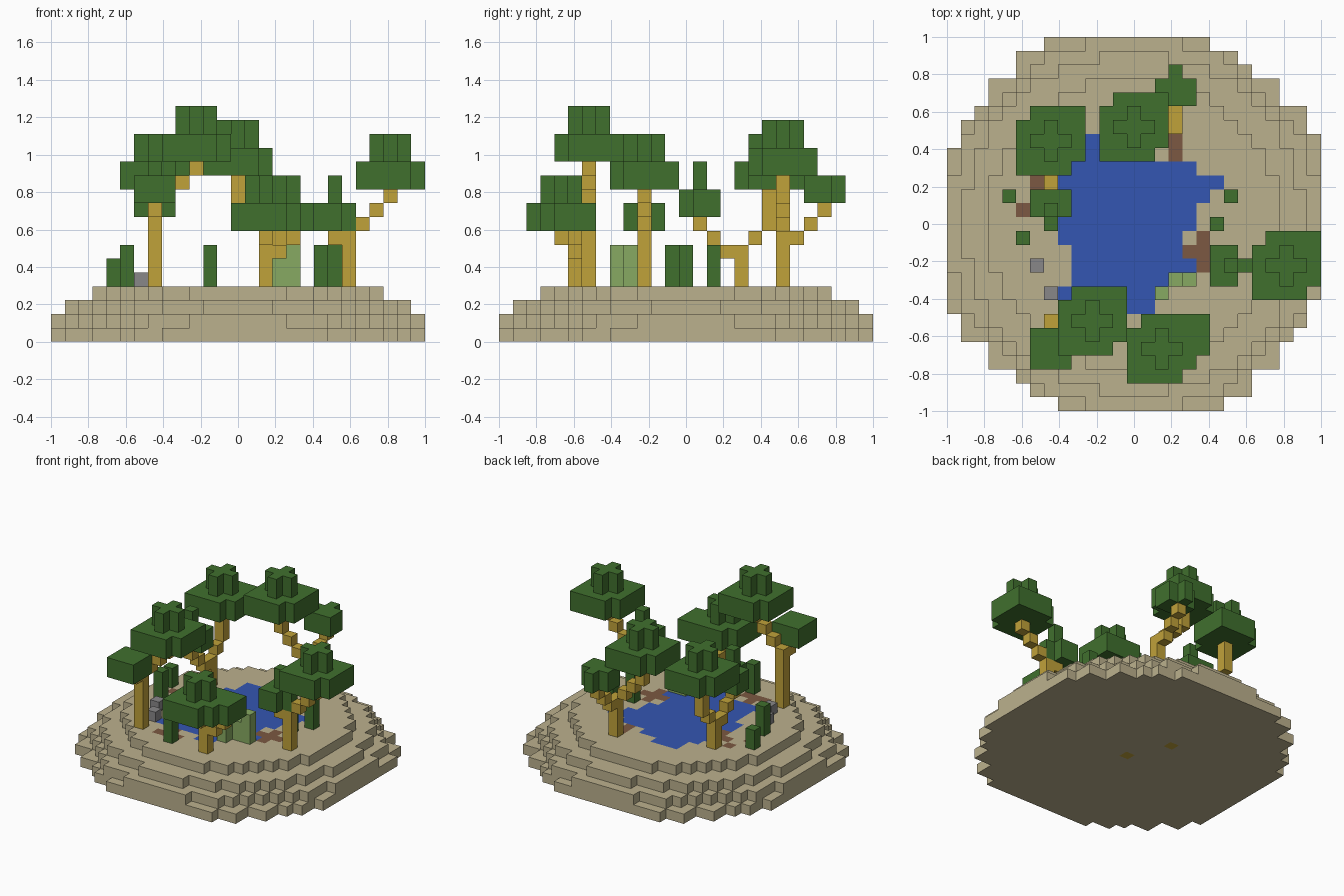
import bpy
import bmesh

if "Cube" in bpy.data.objects:
    bpy.data.objects.remove(bpy.data.objects["Cube"], do_unlink=True)

V = 2 / 27   # size of one block
GROUND = 4   # number of ground layers


def material(name, r, g, b):
    m = bpy.data.materials.new(name)
    m.use_nodes = True
    m.diffuse_color = (r, g, b, 1)
    m.node_tree.nodes["Principled BSDF"].inputs["Base Color"].default_value = (r, g, b, 1)
    return m


SAND = material("sand", .50, .44, .27)
WATER = material("water_blue", .034, .093, .445)
MUD = material("mud_brown", .20, .098, .054)
LEAF = material("leaf_green", .051, .162, .027)
TRUNK = material("trunk_gold", .53, .36, .042)
REED = material("pale_green", .242, .402, .122)
STONE = material("stone_grey", .25, .245, .25)

SIDES = [(s if a == 0 else 0, s if a == 1 else 0, s if a == 2 else 0)
         for a in range(3) for s in (-1, 1)]


def blocks(name, cells, mat):
    """Make one object from unit blocks, keeping only the outer faces."""
    cells = set(cells)
    bm = bmesh.new()
    points = {}

    def vert(p):
        if p not in points:
            points[p] = bm.verts.new(((p[0] - .5) * V, (p[1] - .5) * V, p[2] * V))
        return points[p]

    for c in sorted(cells):
        for d in SIDES:
            if tuple(c[k] + d[k] for k in range(3)) in cells:
                continue
            axis = [abs(k) for k in d].index(1)
            u, w = (axis + 1) % 3, (axis + 2) % 3
            corners = []
            for a, b in ((0, 0), (1, 0), (1, 1), (0, 1)):
                p = list(c)
                p[axis] += d[axis] > 0
                p[u] += a
                p[w] += b
                corners.append(vert(tuple(p)))
            bm.faces.new(corners if d[axis] > 0 else corners[::-1])
    mesh = bpy.data.meshes.new(name)
    bm.to_mesh(mesh)
    bm.free()
    mesh.materials.append(mat)
    obj = bpy.data.objects.new(name, mesh)
    bpy.context.collection.objects.link(obj)
    return obj


def column(x, y, low, high):
    return [(x, y, z) for z in range(low, high + 1)]


def disc(r2, z):
    return {(x, y, z) for x in range(-13, 14) for y in range(-13, 14)
            if x * x + y * y <= r2}


# Stepped island: a pinwheel-edged bottom layer, then shrinking discs
reach = {13: 5, 12: 7, 11: 8, 10: 10, 9: 10, 8: 12, 7: 12}
ground = set()
for y in range(14):
    for x in range(reach.get(y, 13) + 1):
        ground |= {(x, y, 0), (-y, x, 0), (-x, -y, 0), (y, -x, 0)}
for layer, r2 in enumerate((180, 150, 112), 1):
    ground |= disc(r2, layer)

# Pond rows from back to front, as first and last block
rows = [(-3, -1), (-3, 1), (-4, 4), (-5, 6), (-5, 5), (-4, 4), (-5, 4),
        (-5, 3), (-4, 3), (-4, 4), (-4, 2), (-5, 1), (0, 1)]
top = GROUND - 1
water = {(x, 6 - i, top) for i, (a, b) in enumerate(rows) for x in range(a, b + 1)}

# Mud patches on the shore
mud_spots = [(5, -1), (4, -2), (5, -2), (6, -2), (5, -3), (3, 6), (3, 5), (-7, 3),
             (-8, 1), (-6, 2), (-5, 2), (-5, 1), (-3, -7), (-4, -7), (-3, -6), (-2, -7)]
mud = {(x, y, top) for x, y in mud_spots}
water -= mud

# Two buried roots showing on the underside
roots = {(0, -1, 0), (-2, 3, 0)}

blocks("sand_island", ground - water - mud - roots, SAND)
blocks("pond_water", water, WATER)
blocks("shore_mud", mud, MUD)
blocks("buried_roots", roots, TRUNK)


def crown(x, y, z):
    """Wide crown with two cut corners and a cross-shaped top."""
    out = []
    for i in range(-2, 3):
        for j in range(-2, 3):
            if (i, j) not in ((-2, 2), (2, -2)):
                out += column(x + i, y + j, z, z + 1)
            if abs(i) + abs(j) <= 1:
                out += column(x + i, y + j, z + 2, z + 3)
    return out


def tuft(x, y, z, out=(0, 0), peak=False):
    """Small crown; its corners on the outward side are cut."""
    cells = []
    for i in range(-1, 2):
        for j in range(-1, 2):
            if not (i and j and i * out[0] + j * out[1] > 0):
                cells += column(x + i, y + j, z, z + 1)
    if peak:
        cells += column(x, y, z + 2, z + 3)
    return cells


def tree(name, trunk, leaves):
    blocks(name + "_trunk", trunk, TRUNK)
    blocks(name + "_leaves", leaves, LEAF)


# Leaning trees around the pond, each with a main crown and a side tuft
tree("left_tree",
     column(8, -3, 4, 7) + [(9, -3, 8), (10, -3, 9), (11, -3, 10), (7, -3, 7)],
     crown(11, -3, 11) + tuft(7, -3, 8, (1, 0), True))
tree("back_tree",
     column(3, 7, 4, 7) + [(2, 7, 8), (1, 7, 9)] + column(0, 7, 10, 11)
     + [(3, 8, 7), (3, 9, 8), (3, 10, 9)],
     crown(0, 7, 12) + tuft(3, 10, 10, (0, 1)))
tree("right_back_tree",
     column(-6, 4, 4, 6) + [(-6, 3, 6), (-6, 2, 7), (-6, 1, 8), (-6, 5, 7)]
     + column(-6, 6, 8, 10),
     crown(-6, 6, 11) + tuft(-6, 1, 9, (0, -1), True))
tree("right_front_tree",
     column(-6, -7, 4, 9) + [(-5, -7, 10), (-4, -7, 11), (-3, -7, 12), (-6, -8, 9)],
     crown(-3, -7, 13) + tuft(-6, -9, 10))
tree("front_tree",
     column(2, -8, 4, 6) + [(2, -9, 7), (3, -8, 6), (4, -8, 7)],
     crown(2, -9, 8) + tuft(4, -8, 8))

# Shrubs, reeds and stones
shrubs = [(-9, 2, 5), (-8, -1, 6), (-2, -8, 6), (6, 0, 6), (7, 2, 6)]
for n, (x, y, high) in enumerate(shrubs, 1):
    blocks(f"shrub_{n}", column(x, y, 4, high), LEAF)
blocks("reeds", column(2, -5, 4, 6) + column(3, -4, 4, 5) + column(4, -4, 4, 6), REED)
for n, (x, y) in enumerate([(-7, -3), (-6, -5)], 1):
    blocks(f"stone_{n}", [(x, y, 4)], STONE)
